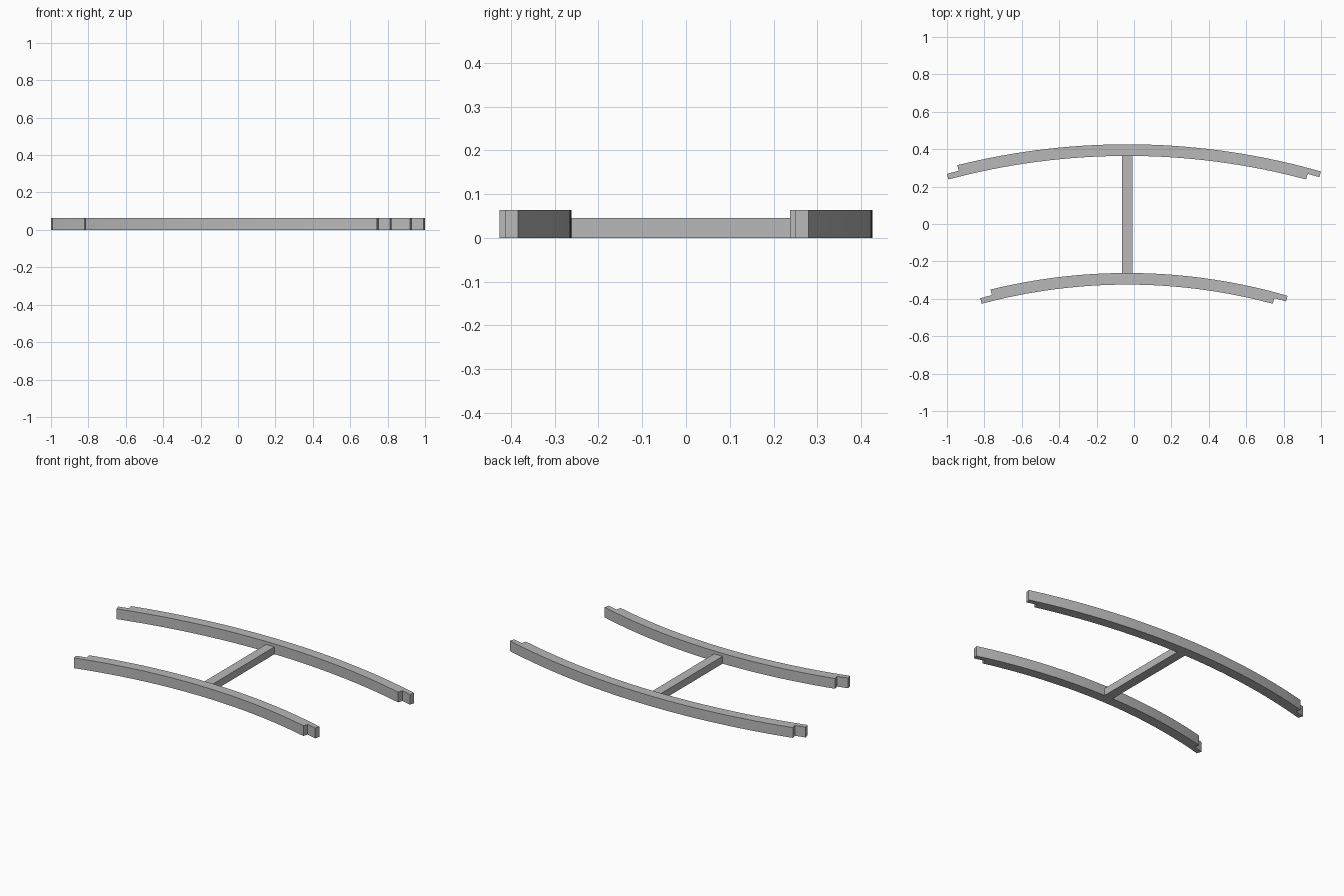
import bpy
import bmesh
from math import sin, cos, radians

cube = bpy.data.objects.get("Cube")
if cube:
    bpy.data.objects.remove(cube, do_unlink=True)

# Shared centre of both arcs, and sizes
CX, CY = -0.036, -3.331
WIDTH, HEIGHT = 0.062, 0.063
END_ANGLE = 15
LIP = 0.0655
SEGMENTS = 32

grey = bpy.data.materials.new("grey")
grey.use_nodes = True
colour = (0.48, 0.48, 0.48, 1)
grey.diffuse_color = colour
grey.node_tree.nodes["Principled BSDF"].inputs["Base Color"].default_value = colour


def arc(radius, start, end):
    """Points along an arc, angles in degrees from the +y axis."""
    angles = [radians(start + (end - start) * i / SEGMENTS) for i in range(SEGMENTS + 1)]
    return [(CX + radius * sin(a), CY + radius * cos(a)) for a in angles]


def extrude_outline(name, points, height):
    """Closed plan outline raised from the ground."""
    bm = bmesh.new()
    face = bm.faces.new([bm.verts.new((x, y, 0)) for x, y in points])
    raised = bmesh.ops.extrude_face_region(bm, geom=[face])["geom"]
    verts = [v for v in raised if isinstance(v, bmesh.types.BMVert)]
    bmesh.ops.translate(bm, verts=verts, vec=(0, 0, height))
    bmesh.ops.recalc_face_normals(bm, faces=bm.faces)
    mesh = bpy.data.meshes.new(name)
    bm.to_mesh(mesh)
    bm.free()
    mesh.materials.append(grey)
    obj = bpy.data.objects.new(name, mesh)
    bpy.context.collection.objects.link(obj)
    return obj


def curved_rail(name, outer):
    """Arc with half-lap ends: inner half long at left, outer half long at right."""
    inner, mid = outer - WIDTH, outer - WIDTH / 2
    lip = LIP / outer * 180 / 3.14159
    outer_edge = arc(outer, -END_ANGLE + lip, END_ANGLE + lip)
    right_lap = arc(mid, END_ANGLE + lip, END_ANGLE)
    inner_edge = arc(inner, END_ANGLE, -END_ANGLE)
    left_lap = arc(mid, -END_ANGLE, -END_ANGLE + lip)
    points = outer_edge + [right_lap[0], right_lap[-1]]
    points += inner_edge + [left_lap[0], left_lap[-1]]
    return extrude_outline(name, points, HEIGHT)


# Rails
BACK_RADIUS, FRONT_RADIUS = 3.757, 3.069
curved_rail("back_rail", BACK_RADIUS)
curved_rail("front_rail", FRONT_RADIUS)

# Cross bar between the rails
half = 0.029
y0, y1 = CY + FRONT_RADIUS, CY + BACK_RADIUS - WIDTH
extrude_outline("cross_bar", [(CX - half, y0), (CX + half, y0),
                              (CX + half, y1), (CX - half, y1)], 0.045)
